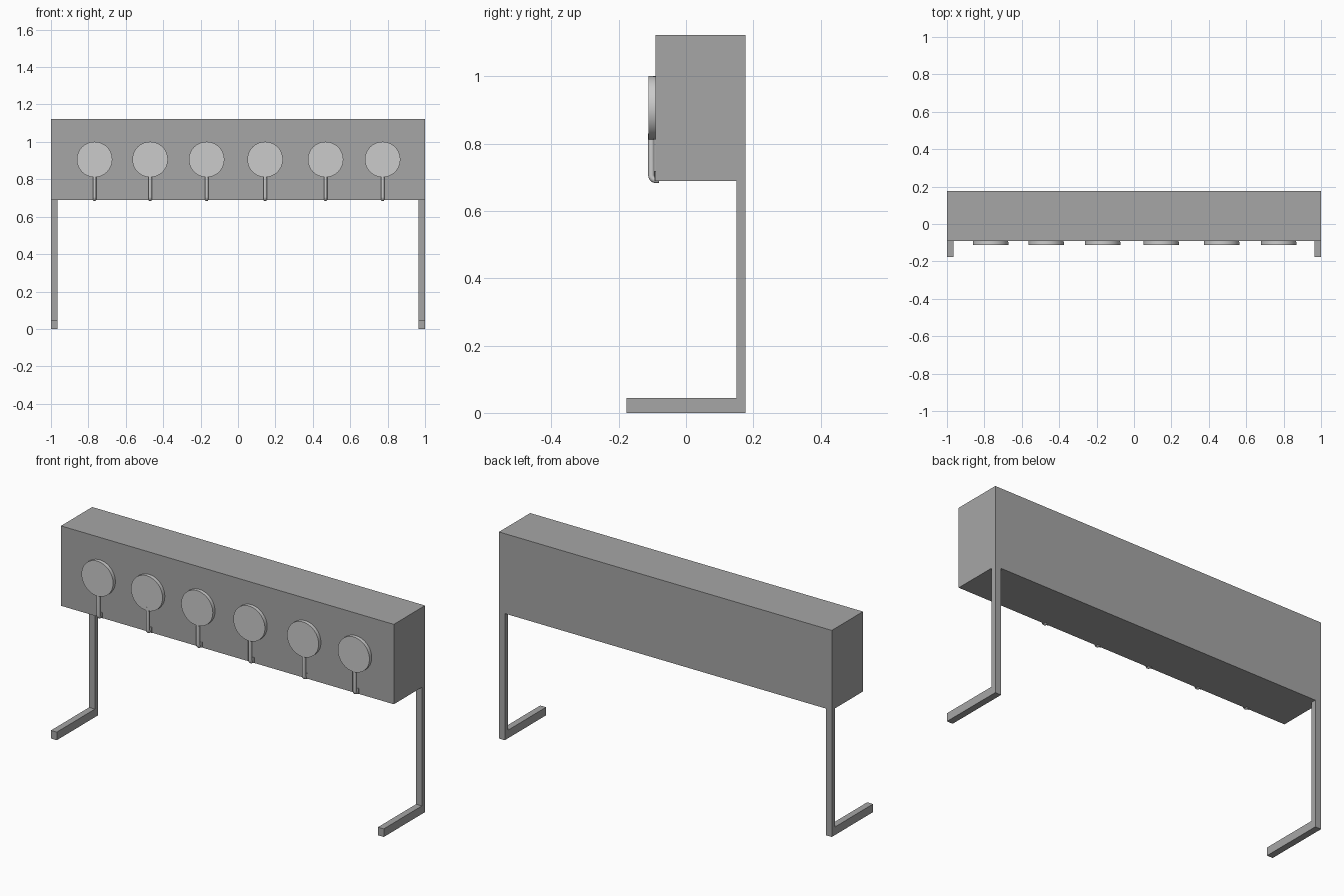
import bpy, bmesh, math

if "Cube" in bpy.data.objects:
    bpy.data.objects.remove(bpy.data.objects["Cube"])

# Darker grey for the frame
dark = bpy.data.materials.new("dark_grey")
dark.diffuse_color = (0.38, 0.38, 0.38, 1)
dark.use_nodes = True
dark.node_tree.nodes["Principled BSDF"].inputs["Base Color"].default_value = dark.diffuse_color


def mesh_object(name, bm):
    me = bpy.data.meshes.new(name)
    bm.to_mesh(me)
    bm.free()
    ob = bpy.data.objects.new(name, me)
    bpy.context.collection.objects.link(ob)
    return ob


def box(name, lo, hi, mat=None):
    bm = bmesh.new()
    bmesh.ops.create_cube(bm, size=1)
    for v in bm.verts:
        v.co = [lo[i] + (v.co[i] + 0.5) * (hi[i] - lo[i]) for i in range(3)]
    ob = mesh_object(name, bm)
    if mat:
        ob.data.materials.append(mat)
    return ob


def smooth(ob):
    bpy.ops.object.select_all(action='DESELECT')
    ob.select_set(True)
    bpy.context.view_layer.objects.active = ob
    bpy.ops.object.shade_smooth_by_angle(angle=math.radians(40))


def disc(name, x, z, radius, y0, y1):
    # cylinder whose axis runs along y
    bpy.ops.mesh.primitive_cylinder_add(
        vertices=48, radius=radius, depth=y1 - y0,
        location=(x, (y0 + y1) / 2, z), rotation=(math.pi / 2, 0, 0))
    ob = bpy.context.object
    ob.name = name
    smooth(ob)


def stem(name, x, path, radius, sides=12):
    # round bar swept along a (y, z) path
    bm = bmesh.new()
    rings = []
    for i, (y, z) in enumerate(path):
        a, b = path[max(i - 1, 0)], path[min(i + 1, len(path) - 1)]
        ty, tz = b[0] - a[0], b[1] - a[1]
        n = math.hypot(ty, tz)
        ny, nz = -tz / n, ty / n
        ring = []
        for k in range(sides):
            t = 2 * math.pi * k / sides
            c, s = radius * math.cos(t), radius * math.sin(t)
            ring.append(bm.verts.new((x + c, y + s * ny, z + s * nz)))
        rings.append(ring)
    for r, q in zip(rings, rings[1:]):
        for k in range(sides):
            j = (k + 1) % sides
            bm.faces.new((r[k], r[j], q[j], q[k]))
    bm.faces.new(rings[0])
    bm.faces.new(rings[-1])
    bmesh.ops.recalc_face_normals(bm, faces=bm.faces)
    smooth(mesh_object(name, bm))


# Long cabinet
FRONT, BACK = -0.091, 0.177
box("cabinet", (-1, FRONT, 0.688), (1, BACK, 1.122), dark)

# L-shaped legs with forward feet
for side, x0 in (("left", -1), ("right", 0.965)):
    box(side + "_leg", (x0, 0.15, 0.044), (x0 + 0.035, BACK, 0.688), dark)
    box(side + "_foot", (x0, -0.177, 0), (x0 + 0.035, BACK, 0.044), dark)

# Stem path: straight down, then a quarter bend under the cabinet edge
path = [(-0.103, 0.83)]
for i in range(7):
    a = math.pi / 2 * i / 6
    path.append((-0.089 - 0.014 * math.cos(a), 0.706 - 0.014 * math.sin(a)))
path.append((-0.08, 0.692))

# Six round paddles with backing discs, stems and small clips
for i, x in enumerate((-0.767, -0.470, -0.168, 0.145, 0.468, 0.773), 1):
    disc(f"paddle_{i}", x, 0.906, 0.095, -0.112, -0.096)
    disc(f"paddle_back_{i}", x, 0.906, 0.094, -0.096, FRONT + 0.001)
    stem(f"paddle_stem_{i}", x, path, 0.0095)
    box(f"stem_clip_{i}", (x - 0.017, -0.094, 0.688), (x + 0.017, FRONT + 0.001, 0.718), dark)
